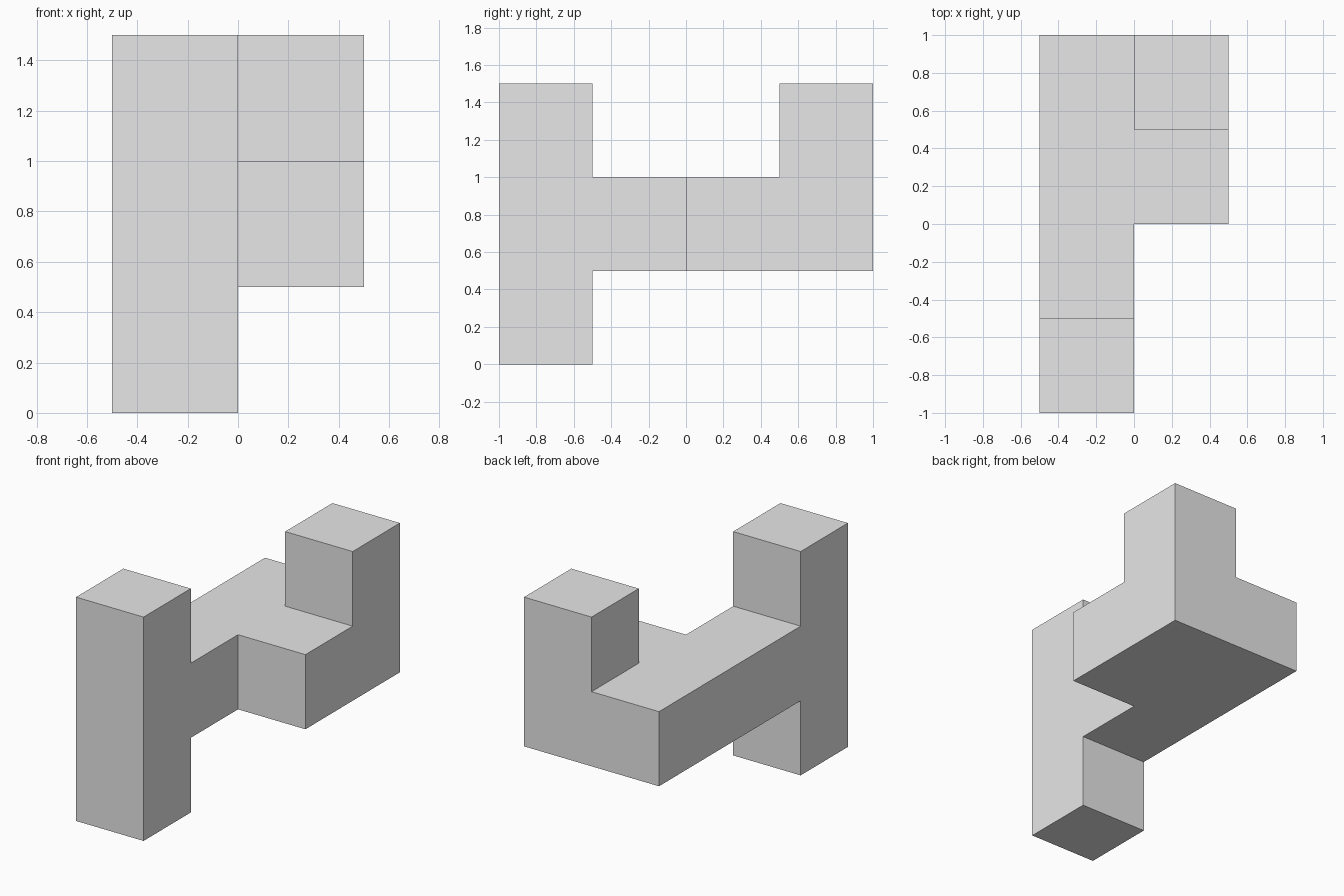
import bpy
import bmesh
from mathutils import Vector

cube = bpy.data.objects.get("Cube")
if cube:
    bpy.data.objects.remove(cube, do_unlink=True)

UNIT = 0.5
ORIGIN = Vector((-0.5, -1.0, 0.0))

# Plain grey finish
grey = bpy.data.materials.new("light_grey")
grey.use_nodes = True
colour = (0.8, 0.8, 0.8, 1.0)
grey.diffuse_color = colour
grey.node_tree.nodes["Principled BSDF"].inputs["Base Color"].default_value = colour

# Unit cells of the solid: front column, middle L-shaped slab, back post
cells = {(0, 0, z) for z in range(3)}
cells |= {(0, y, 1) for y in range(4)}
cells |= {(1, y, 1) for y in (2, 3)}
cells.add((1, 3, 2))


def add_cell_face(bm, cell, axis, side):
    """Add one outward-facing square on the given side of a cell."""
    normal = Vector((0, 0, 0))
    normal[axis] = side
    u, v = Vector((0, 0, 0)), Vector((0, 0, 0))
    u[(axis + 1) % 3] = 0.5
    v[(axis + 2) % 3] = 0.5 * side
    centre = Vector(cell) + Vector((0.5, 0.5, 0.5)) + normal * 0.5
    corners = (centre - u - v, centre + u - v, centre + u + v, centre - u + v)
    bm.faces.new([bm.verts.new(ORIGIN + c * UNIT) for c in corners])


# Outer skin only, merged into large flat faces
bm = bmesh.new()
for cell in sorted(cells):
    for axis in range(3):
        for side in (-1, 1):
            neighbour = list(cell)
            neighbour[axis] += side
            if tuple(neighbour) not in cells:
                add_cell_face(bm, cell, axis, side)
bmesh.ops.remove_doubles(bm, verts=bm.verts, dist=0.001)
bmesh.ops.dissolve_limit(bm, angle_limit=0.01, verts=bm.verts, edges=bm.edges)
bmesh.ops.recalc_face_normals(bm, faces=bm.faces)

mesh = bpy.data.meshes.new("block_piece")
bm.to_mesh(mesh)
bm.free()
mesh.materials.append(grey)
block_piece = bpy.data.objects.new("block_piece", mesh)
bpy.context.collection.objects.link(block_piece)
